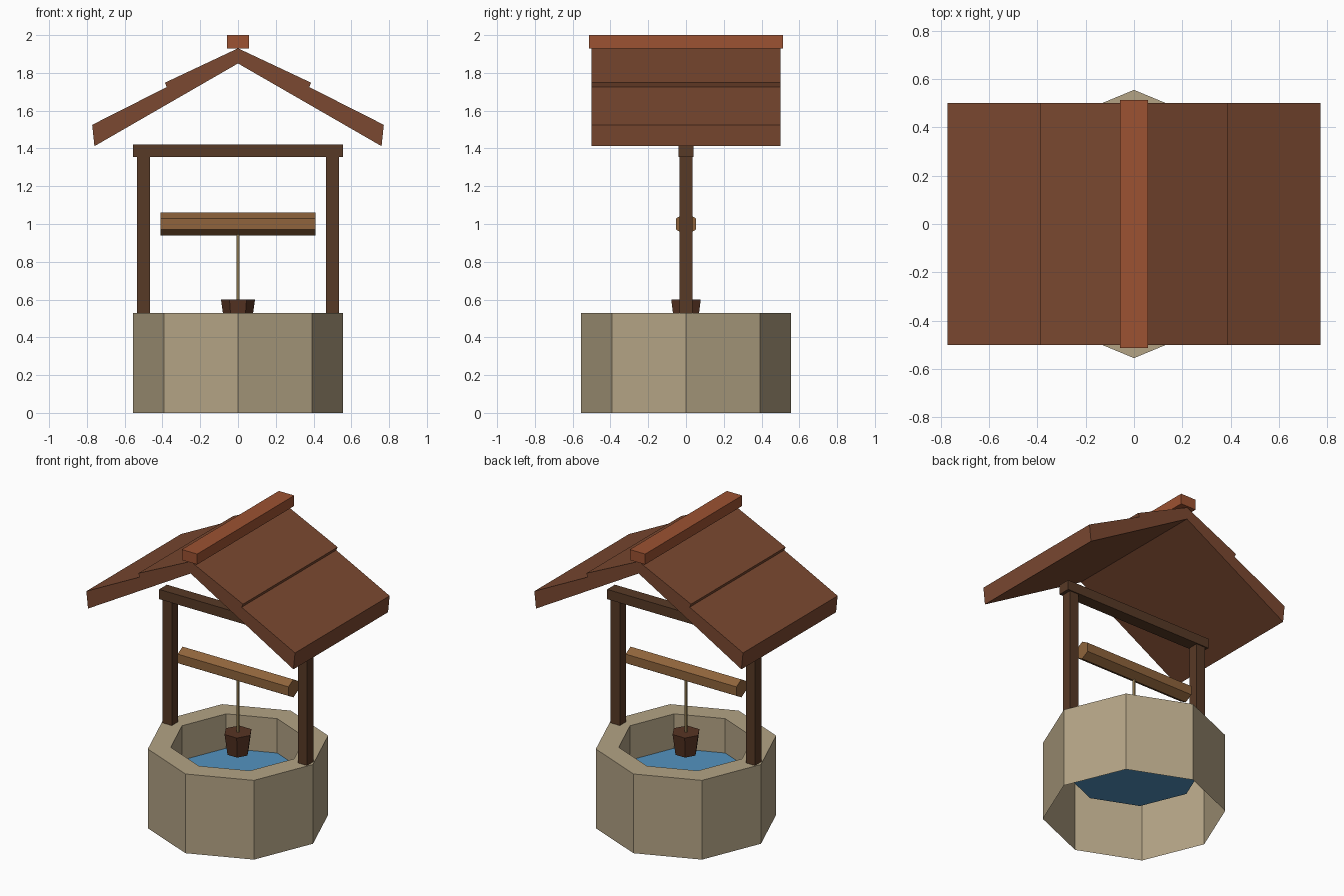
import bpy, bmesh, math
from mathutils import Matrix

if "Cube" in bpy.data.objects:
    bpy.data.objects.remove(bpy.data.objects["Cube"])


def material(name, rgb):
    m = bpy.data.materials.new(name)
    m.diffuse_color = [(c / 255) ** 2.2 for c in rgb] + [1]
    m.use_nodes = True
    m.node_tree.nodes["Principled BSDF"].inputs["Base Color"].default_value = m.diffuse_color
    return m


STONE = material("stone", (178, 162, 132))
WOOD = material("dark_wood", (88, 60, 42))
ROOF = material("roof_boards", (122, 74, 52))
RIDGE = material("ridge_tile", (155, 83, 53))
WATER = material("water", (84, 146, 190))
LOG = material("light_wood", (142, 100, 62))
PAIL = material("pail_wood", (88, 55, 40))
ROPE = material("rope_fibre", (170, 145, 98))


def finish(name, bm, mat, fix_normals=True):
    if fix_normals:
        bmesh.ops.recalc_face_normals(bm, faces=bm.faces)
    me = bpy.data.meshes.new(name)
    bm.to_mesh(me)
    bm.free()
    me.materials.append(mat)
    ob = bpy.data.objects.new(name, me)
    bpy.context.collection.objects.link(ob)
    return ob


def box(name, lo, hi, mat):
    bm = bmesh.new()
    bmesh.ops.create_cube(bm, size=1)
    for v in bm.verts:
        v.co = [(a + b) / 2 + c * (b - a) for a, b, c in zip(lo, hi, v.co)]
    return finish(name, bm, mat)


def ring(bm, r, z, n):
    return [bm.verts.new((r * math.cos(math.tau * i / n),
                          r * math.sin(math.tau * i / n), z)) for i in range(n)]


def lathe(name, profile, n, mat, caps=True, matrix=None):
    """Sweep (radius, z) points around z with n flat sides."""
    bm = bmesh.new()
    rings = [ring(bm, r, z, n) for r, z in profile]
    for a, b in zip(rings, rings[1:]):
        for i in range(n):
            j = (i + 1) % n
            bm.faces.new((a[i], a[j], b[j], b[i]))
    if caps:
        bm.faces.new(rings[0][::-1])
        bm.faces.new(rings[-1])
    if matrix:
        bm.transform(matrix)
    return finish(name, bm, mat, caps)


# Stone wall: outer side, rim and inner side down to the water
lathe("stone_wall", [(.555, 0), (.555, .53), (.414, .53), (.414, .30)], 8, STONE, caps=False)

# Water surface
bm = bmesh.new()
bm.faces.new(ring(bm, .414, .30, 8))
finish("water", bm, WATER, False)

# Posts and crossbeam
for side, x in (("left", -.5), ("right", .5)):
    box(side + "_post", (x - .034, -.034, .53), (x + .034, .034, 1.355), WOOD)
box("crossbeam", (-.555, -.041, 1.355), (.555, .041, 1.42), WOOD)

# Winding log, lying along x with a corner up
lathe("winding_log", [(.06, -.41), (.06, .41)], 6, LOG,
      matrix=Matrix.Translation((0, 0, 1)) @ Matrix.Rotation(math.pi / 2, 4, 'Y'))

# Rope and bucket
lathe("rope", [(.009, .59), (.009, .96)], 6, ROPE)
lathe("bucket", [(.07, .46), (.09, .60)], 6, PAIL)

# Roof: stepped half profile mirrored in x, extruded along y
half = [(.387, 1.748), (.377, 1.725), (.772, 1.525), (.76, 1.412)]
profile = ([(0, 1.93)] + half + [(0, 1.85)] + [(-x, z) for x, z in reversed(half)])
bm = bmesh.new()
face = bm.faces.new([bm.verts.new((x, -.5, z)) for x, z in profile])
ext = bmesh.ops.extrude_face_region(bm, geom=[face])["geom"]
bmesh.ops.translate(bm, vec=(0, 1, 0),
                    verts=[g for g in ext if isinstance(g, bmesh.types.BMVert)])
finish("roof", bm, ROOF)

# Ridge cap
box("ridge_cap", (-.057, -.513, 1.93), (.057, .513, 2.0), RIDGE)
